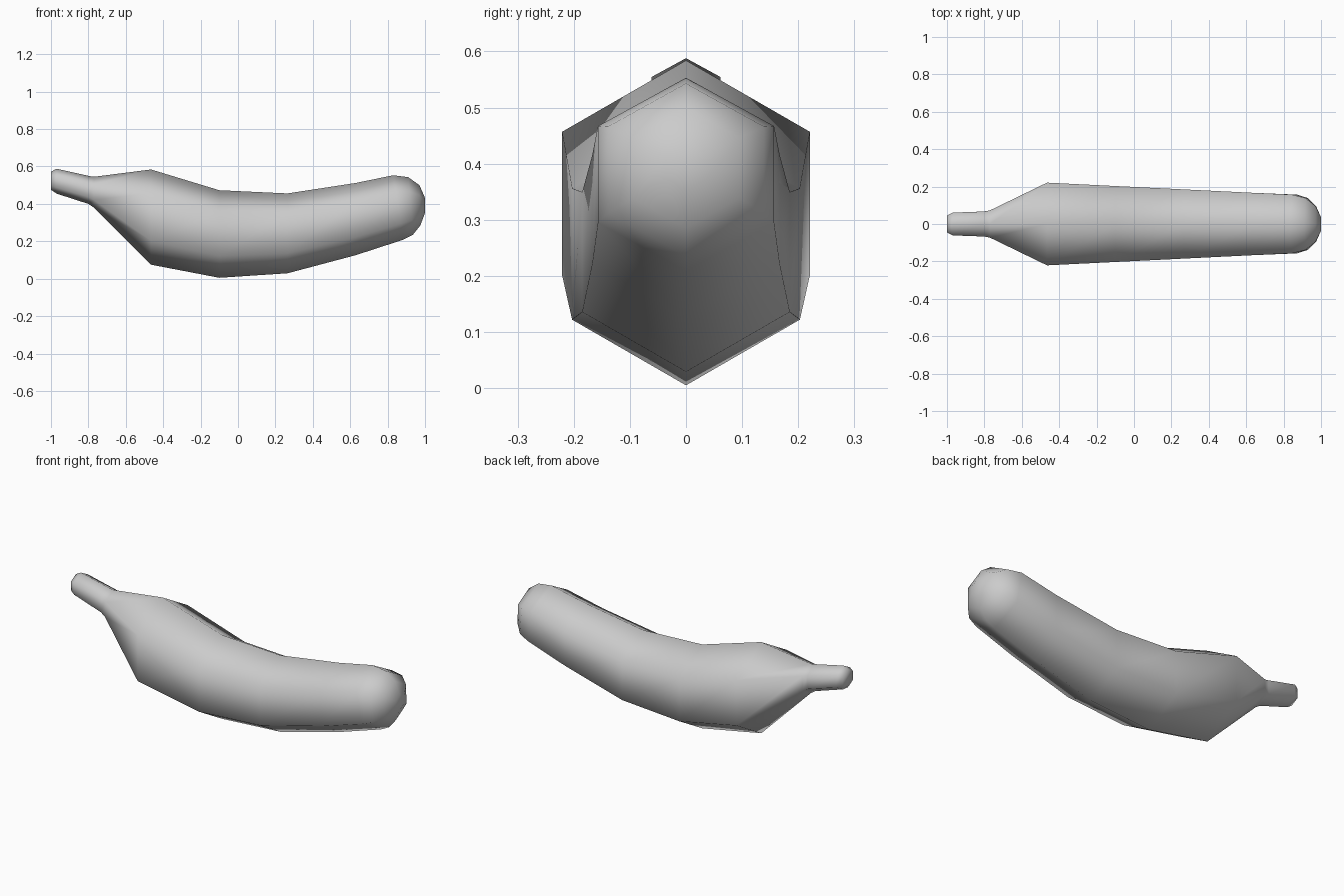
import bpy, bmesh
from mathutils import Vector

# Six-sided rings along the fruit: top x, top z, bottom x, bottom z, half width in y
rings = [
    (-1.00, 0.572, -1.00, 0.475, 0.045),   # stem tip
    (-0.97, 0.588, -0.97, 0.455, 0.061),
    (-0.795, 0.549, -0.80, 0.400, 0.067),  # neck
    (-0.77, 0.545, -0.77, 0.380, 0.073),
    (-0.465, 0.584, -0.465, 0.075, 0.221),  # body
    (-0.10, 0.473, -0.10, 0.005, 0.203),
    (0.265, 0.456, 0.265, 0.029, 0.185),
    (0.63, 0.512, 0.63, 0.126, 0.167),
    (0.83, 0.553, 0.885, 0.209, 0.157),    # rounded end
    (0.91, 0.543, 0.935, 0.235, 0.139),
    (0.97, 0.500, 0.975, 0.285, 0.095),
    (1.00, 0.432, 1.00, 0.352, 0.036),
]

bm = bmesh.new()
loops = []
for tx, tz, bx, bz, w in rings:
    top, bottom = Vector((tx, 0, tz)), Vector((bx, 0, bz))
    loop = []
    for t, side in ((0, 0), (.25, 1), (.75, 1), (1, 0), (.75, -1), (.25, -1)):
        p = top.lerp(bottom, t)
        loop.append(bm.verts.new((p.x, side * w, p.z)))
    loops.append(loop)

# Skin between rings, then cap both ends
for a, b in zip(loops, loops[1:]):
    for i in range(6):
        j = (i + 1) % 6
        bm.faces.new((a[i], a[j], b[j], b[i]))
bm.faces.new(loops[0])
bm.faces.new(loops[-1])
bmesh.ops.recalc_face_normals(bm, faces=bm.faces[:])
for f in bm.faces:
    f.smooth = True

mesh = bpy.data.meshes.new("banana")
bm.to_mesh(mesh)
bm.free()
banana = bpy.data.objects.new("banana", mesh)
bpy.context.collection.objects.link(banana)
